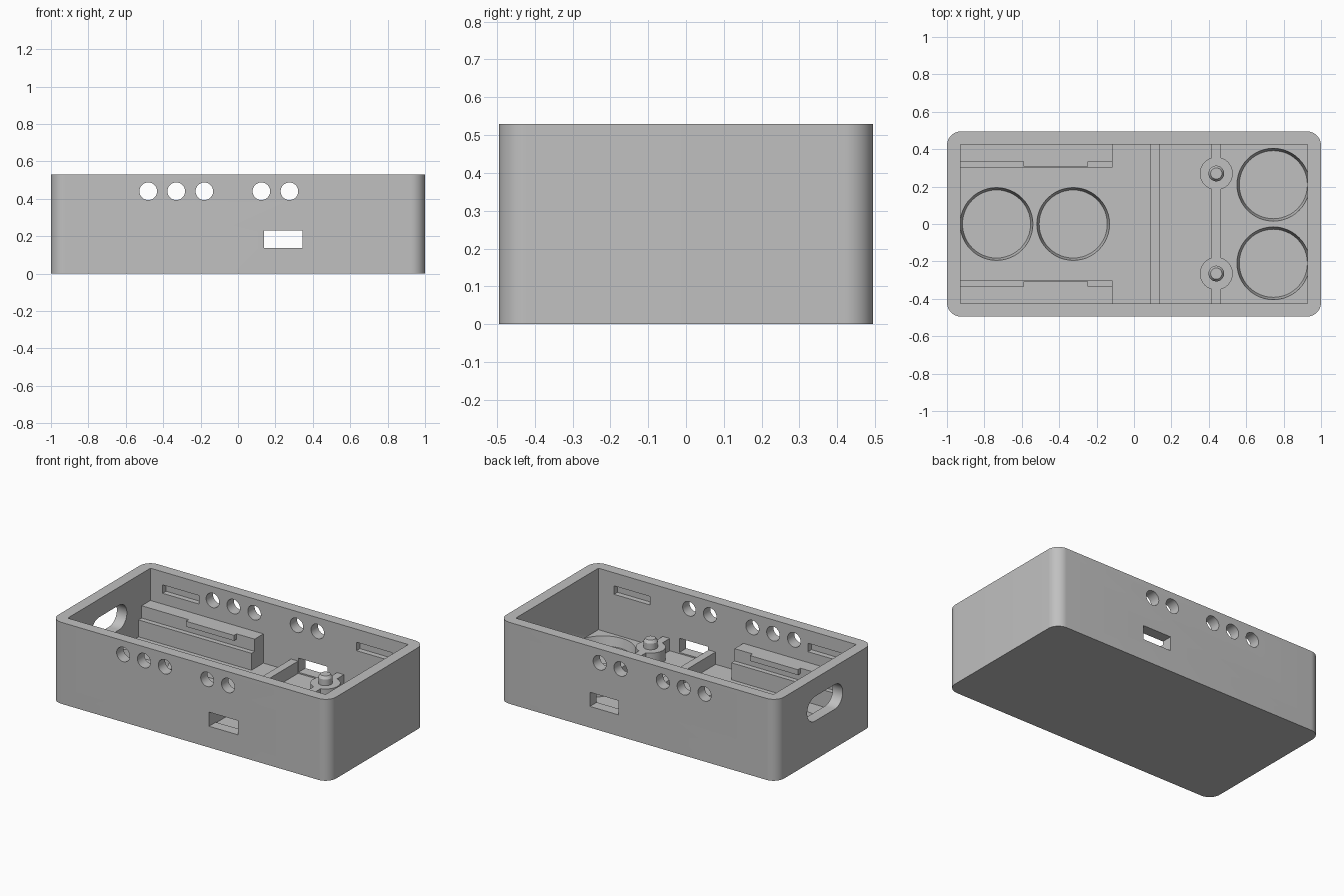
import bpy, bmesh, math
from mathutils import Matrix

if "Cube" in bpy.data.objects:
    bpy.data.objects.remove(bpy.data.objects["Cube"], do_unlink=True)

grey = bpy.data.materials.new("plain grey")
grey.use_nodes = True
COLOUR = (0.53, 0.53, 0.53, 1)
grey.diffuse_color = COLOUR
grey.node_tree.nodes["Principled BSDF"].inputs["Base Color"].default_value = COLOUR

HEIGHT, FLOOR, RIB_TOP = 0.53, 0.13, 0.21
INNER_X, INNER_Y = 0.928, 0.425


def finish(bm, name):
    bmesh.ops.recalc_face_normals(bm, faces=bm.faces)
    mesh = bpy.data.meshes.new(name)
    bm.to_mesh(mesh)
    bm.free()
    mesh.materials.append(grey)
    ob = bpy.data.objects.new(name, mesh)
    bpy.context.collection.objects.link(ob)
    return ob


def box(name, x, y, z, corner=0):
    """Box from three (low, high) ranges, with optional rounded upright edges."""
    bm = bmesh.new()
    bmesh.ops.create_cube(bm, size=1)
    for v in bm.verts:
        v.co = [lo + (c + 0.5) * (hi - lo) for c, (lo, hi) in zip(v.co, (x, y, z))]
    if corner:
        upright = [e for e in bm.edges if abs(e.verts[0].co.z - e.verts[1].co.z) > 0.1]
        bmesh.ops.bevel(bm, geom=upright, offset=corner, segments=12,
                        profile=0.5, affect='EDGES')
    return finish(bm, name)


def cone(name, x, y, z, r1, r2, axis='Z', sides=48):
    """Cylinder or cone between z[0] and z[1], or lying along Y centred at z."""
    bm = bmesh.new()
    if axis == 'Z':
        depth, mid, turn = z[1] - z[0], (z[0] + z[1]) / 2, Matrix()
    else:
        depth, mid, turn = 1.2, z, Matrix.Rotation(math.pi / 2, 4, 'X')
    bmesh.ops.create_cone(bm, cap_ends=True, segments=sides, radius1=r1, radius2=r2,
                          depth=depth, matrix=Matrix.Translation((x, y, mid)) @ turn)
    return finish(bm, name)


def stadium(name, x, z, half_length, r):
    """Slot with round ends, running along Y and pushed through along X."""
    bm = bmesh.new()
    ring = []
    for side in (1, -1):
        for i in range(17):
            a = math.pi * i / 16 - math.pi / 2
            ring.append(bm.verts.new((x[0], side * (half_length - r + r * math.cos(a)),
                                      z + side * r * math.sin(a))))
    face = bm.faces.new(ring)
    out = bmesh.ops.extrude_face_region(bm, geom=[face])
    for v in out["geom"]:
        if isinstance(v, bmesh.types.BMVert):
            v.co.x = x[1]
    return finish(bm, name)


def smooth(ob):
    bpy.ops.object.select_all(action='DESELECT')
    ob.select_set(True)
    bpy.context.view_layer.objects.active = ob
    bpy.ops.object.shade_smooth_by_angle(angle=math.radians(30))


def cut(ob, cutter):
    mod = ob.modifiers.new("cut", 'BOOLEAN')
    mod.operation, mod.solver, mod.object = 'DIFFERENCE', 'EXACT', cutter
    bpy.context.view_layer.objects.active = ob
    bpy.ops.object.modifier_apply(modifier=mod.name)
    bpy.data.objects.remove(cutter, do_unlink=True)


# Open case with rounded corners
case = box("case", (-1, 1), (-0.495, 0.495), (0, HEIGHT), corner=0.075)
cut(case, box("cavity", (-INNER_X, INNER_X), (-INNER_Y, INNER_Y), (FLOOR, 1)))

# Round pockets in the floor
for x, y in ((-0.735, 0), (-0.325, 0), (0.745, 0.21), (0.745, -0.21)):
    cut(case, cone("pocket", x, y, (FLOOR - 0.06, FLOOR + 0.002), 0.182, 0.195))

# Round vents and port openings through both long walls
for x in (-0.48, -0.33, -0.18, 0.125, 0.275):
    cut(case, cone("vent", x, 0, 0.44, 0.047, 0.047, axis='Y'))
cut(case, box("port", (0.138, 0.345), (-1, 1), (0.138, 0.23)))

# Cable slot in one end
cut(case, stadium("cable_slot", (-1.1, -0.85), 0.332, 0.183, 0.08))

# Lid catch grooves inside the long walls
for side in (-1, 1):
    for x in ((-0.84, -0.58), (0.555, 0.815)):
        y = sorted((side * 0.4, side * 0.46))
        cut(case, box("groove", x, y, (0.39, 0.445)))
smooth(case)

# Stepped board rails with snap lips
for side, label in ((1, "back"), (-1, "front")):
    for part, x, near, z in (
            ("ledge", (-0.94, -0.115), 0.303, (FLOOR - 0.01, 0.24)),
            ("rail", (-0.94, -0.115), 0.335, (0.23, 0.32)),
            ("lip", (-0.59, -0.245), 0.308, (0.285, 0.32))):
        far = 0.34 if part == "lip" else 0.44
        box(f"{label}_{part}", x, sorted((side * near, side * far)), z)

# Cross ribs
rib_y, rib_z = (-0.44, 0.44), (FLOOR - 0.01, RIB_TOP)
box("divider_rib", (0.085, 0.135), rib_y, rib_z)
box("post_rib", (0.415, 0.465), rib_y, rib_z)

# Mounting posts with chamfered pins
for y, label in ((0.27, "back"), (-0.265, "front")):
    smooth(cone(f"{label}_post", 0.44, y, (FLOOR - 0.01, RIB_TOP), 0.088, 0.088))
    smooth(cone(f"{label}_pin", 0.44, y, (RIB_TOP - 0.01, 0.25), 0.042, 0.042))
    smooth(cone(f"{label}_pin_tip", 0.44, y, (0.25, 0.268), 0.042, 0.03))
